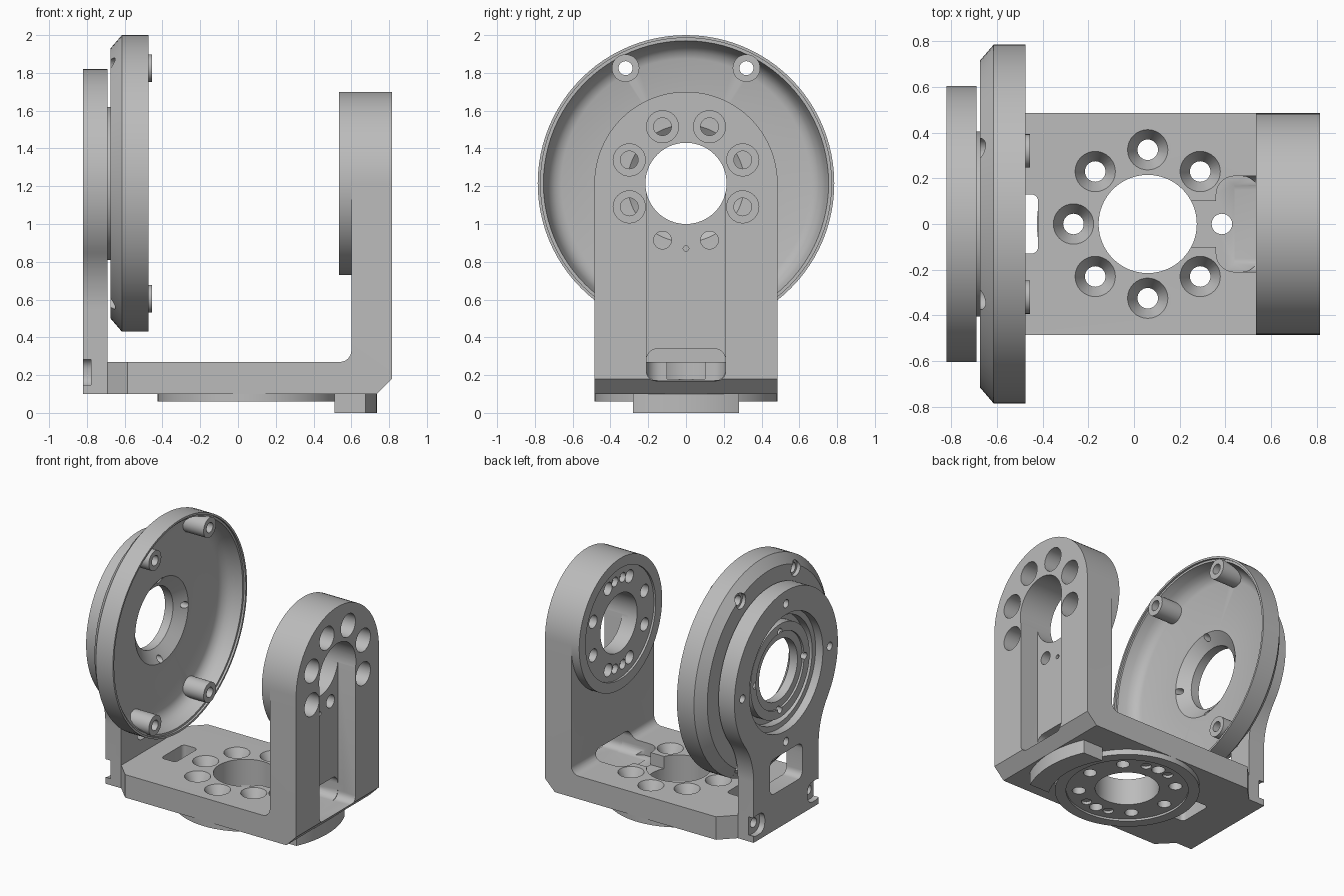
import bpy, bmesh, math
from math import cos, sin, radians, pi

old = bpy.data.objects.get("Cube")
if old:
    bpy.data.objects.remove(old, do_unlink=True)

GREY = (0.5, 0.5, 0.5, 1)
metal = bpy.data.materials.new("machined grey")
metal.use_nodes = True
metal.diffuse_color = GREY
metal.node_tree.nodes["Principled BSDF"].inputs["Base Color"].default_value = GREY

AXIS_Z = 1.215      # height of the tilt axis
BASE_X = 0.06       # centre of the bottom bearing
BOLT_R = 0.325
BORE = 0.215
WIDE = 0.485


def place(axis, p, d):
    """Profile point p at depth d along an axis."""
    u, v = p
    return {'x': (d, u, v), 'y': (u, d, v), 'z': (u, v, d)}[axis]


def finish(name, bm):
    bmesh.ops.recalc_face_normals(bm, faces=bm.faces)
    mesh = bpy.data.meshes.new(name)
    bm.to_mesh(mesh)
    bm.free()
    mesh.materials.append(metal)
    ob = bpy.data.objects.new(name, mesh)
    bpy.context.scene.collection.objects.link(ob)
    return ob


def prism(name, axis, pts, a, b, end=None):
    """Extrude a closed profile from a to b, optionally to another end profile."""
    bm = bmesh.new()
    r0 = [bm.verts.new(place(axis, p, a)) for p in pts]
    r1 = [bm.verts.new(place(axis, p, b)) for p in (end or pts)]
    bm.faces.new(r0)
    bm.faces.new(r1)
    for i in range(len(pts)):
        j = (i + 1) % len(pts)
        bm.faces.new((r0[i], r0[j], r1[j], r1[i]))
    return finish(name, bm)


def arc(c, r, a0, a1, n):
    return [(c[0] + r * cos(radians(a0 + (a1 - a0) * i / n)),
             c[1] + r * sin(radians(a0 + (a1 - a0) * i / n))) for i in range(n + 1)]


def circle(c, r, n=32):
    return arc(c, r, 0, 360, n)[:-1]


def rounded(u0, u1, v0, v1, r):
    pts = []
    for k, c in enumerate([(u1 - r, v1 - r), (u0 + r, v1 - r), (u0 + r, v0 + r), (u1 - r, v0 + r)]):
        pts += arc(c, r, 90 * k, 90 * k + 90, 6)
    return pts


def polar(c, r, deg):
    return (c[0] + r * cos(radians(deg)), c[1] + r * sin(radians(deg)))


def revolve(name, profile, n=96):
    """Spin an (x, radius) profile around the tilt axis."""
    bm = bmesh.new()
    rings = [[bm.verts.new((x, r * cos(2 * pi * i / n), AXIS_Z + r * sin(2 * pi * i / n)))
              for i in range(n)] for x, r in profile]
    for k, ring in enumerate(rings):
        nxt = rings[(k + 1) % len(rings)]
        for i in range(n):
            j = (i + 1) % n
            bm.faces.new((ring[i], ring[j], nxt[j], nxt[i]))
    return finish(name, bm)


def cut(ob, cutters):
    """Subtract every cutter and bake the result."""
    for c in cutters:
        m = ob.modifiers.new("cut", 'BOOLEAN')
        m.operation, m.solver, m.object = 'DIFFERENCE', 'EXACT', c
    bpy.context.view_layer.update()
    deps = bpy.context.evaluated_depsgraph_get()
    mesh = bpy.data.meshes.new_from_object(ob.evaluated_get(deps))
    ob.modifiers.clear()
    ob.data = mesh


def hole(axis, c, r, a, b, r_end=None, n=32):
    ob = prism("cutter", axis, circle(c, r, n), a, b, circle(c, r_end, n) if r_end else None)
    return ob


tilt = (0, AXIS_Z)
pan = (BASE_X, 0)

# L-shaped bracket: base plate and upright arm
bracket = prism("bracket", 'y',
                [(-.69, .1), (.735, .1), (.815, .18), (.815, 1.75), (.6, 1.75)]
                + arc((.54, .33), .06, 0, -90, 8) + [(-.69, .27)], -WIDE, WIDE)
boss = prism("arm_boss", 'x', circle(tilt, WIDE, 96), .535, .62)
flange = prism("base_flange", 'z', circle(pan, WIDE, 96), .06, .12)

# Arm top rounding and plate corner chamfers
shape = [prism("cutter", 'x', arc(tilt, WIDE, 180, 0, 48)
               + [(.7, AXIS_Z), (.7, 1.9), (-.7, 1.9), (-.7, AXIS_Z)], .5, .9)]
for s in (-1, 1):
    shape.append(prism("cutter", 'z', [(-.585, s * WIDE), (-.69, s * .38), (-.75, s * .32),
                                       (-.75, s * .6), (-.472, s * .6)], 0, .4))

# Cable channel in the arm, passage through the corner and plate window
shape += [prism("cutter", 'x', rounded(-.21, .21, .17, AXIS_Z + .05, .05), .67, .95),
          prism("cutter", 'x', rounded(-.21, .21, .17, .34, .06), .44, .72),
          prism("cutter", 'z', rounded(.36, .55, -.21, .21, .08), .175, .335),
          prism("cutter", 'z', rounded(.2, .45, -.1, .1, .03), .18, .33),
          prism("cutter", 'z', rounded(-.54, -.42, -.13, .13, .03), 0, .4)]

# Bearing bores, bolt circles and counterbores
arm_holes = [hole('x', tilt, BORE, .4, .95, n=64)]
base_holes = [hole('z', pan, BORE, -.1, .4, n=64)]
for k in range(8):
    a = 22.5 + 45 * k
    p = polar(tilt, BOLT_R, a)
    arm_holes.append(hole('x', p, .047, .4, .95))
    if k not in (5, 6):
        shape.append(hole('x', p, .085, .66, .95))
    q = polar(pan, BOLT_R, 45 * k)
    base_holes.append(hole('z', q, .045, -.1, .4))
    if k:
        shape.append(hole('z', q, .045, .19, .275, .091))
shape.append(hole('x', (0, .87), .015, .5, .8, n=12))

# Extra shallow holes and recessed faces of the bearings
boss_face = [hole('x', tilt, .41, .5, .55, n=96)]
flange_face = [hole('z', pan, .41, 0, .075, n=96)]
for a in (90, 270):
    for s in (-1, 1):
        boss_face.append(hole('x', polar(tilt, BOLT_R, a + 8 * s), .035, .5, .59))
        flange_face.append(hole('z', polar(pan, BOLT_R, a + 17 * s), .035, 0, .095))

cut(bracket, shape + arm_holes + base_holes)
cut(boss, boss_face + arm_holes)
cut(flange, flange_face + base_holes)

# Curved stop block under the arm
stop_a = math.degrees(math.asin(.28 / .675))
stop_b = math.degrees(math.asin(.28 / .53))
stop = prism("stop_block", 'z', arc(pan, .675, -stop_a, stop_a, 24)
             + arc(pan, .53, stop_b, -stop_b, 24), 0, .12)

# Side plate: round head, concave neck and foot
R = .5
neck_z = AXIS_Z - math.sqrt((.605 + R) ** 2 - (.38 + R) ** 2)
lean = math.degrees(math.asin((AXIS_Z - neck_z) / (.605 + R)))
half = [(.38, .1)] + arc((.38 + R, neck_z), R, 180, 180 - lean, 16)
outline = half + arc(tilt, .605, -lean, 180 + lean, 90)[1:-1] + [(-y, z) for y, z in reversed(half)]
plate = prism("side_plate", 'x', outline, -.82, -.69)
plate_cuts = [hole('x', tilt, .39, -.9, -.6, n=96), hole('x', tilt, .43, -.9, -.76, n=96),
              prism("cutter", 'x', rounded(-.19, .19, .37, .63, .05), -.9, -.6)]
for s in (-1, 1):
    plate_cuts += [prism("cutter", 'x', rounded(s * .33 - .08, s * .33 + .08, .14, .29, .06), -.9, -.777),
                   hole('x', (s * .32, .215), .035, -.85, -.72)]
for a in range(0, 360, 90):
    plate_cuts.append(hole('x', polar(tilt, .51, a), .03, -.9, -.74))
cut(plate, plate_cuts)

# Dished cover with hub
dish = revolve("dish", [(-.475, .785), (-.615, .785), (-.675, .715), (-.675, .405), (-.7, .405),
                        (-.7, .345), (-.77, .345), (-.77, .28), (-.755, .28), (-.755, .225),
                        (-.69, .225), (-.625, .31), (-.625, .66), (-.612, .695), (-.585, .722),
                        (-.55, .738), (-.49, .755), (-.49, .77), (-.475, .77)])
dish_cuts = []
posts = []
for sy in (-1, 1):
    for sz in (-1, 1):
        c = (sy * .32, AXIS_Z + sz * .61)
        posts.append(prism("standoff", 'x', circle(c, .073), -.635, -.455))
        bore = hole('x', c, .037, -.8, -.4)
        dish_cuts += [bore, hole('x', c, .055, -.8, -.647)]
        cut(posts[-1], [bore])
for a in range(0, 360, 90):
    dish_cuts.append(hole('x', polar(tilt, .29, a), .024, -.85, -.6, n=20))
cut(dish, dish_cuts)

# Remove cutters and shade smooth with crisp edges
for ob in list(bpy.context.scene.objects):
    if ob.name.startswith("cutter"):
        bpy.data.objects.remove(ob, do_unlink=True)
for ob in [bracket, boss, flange, stop, plate, dish] + posts:
    ob.data.shade_smooth()
    ob.data.set_sharp_from_angle(angle=radians(28))
